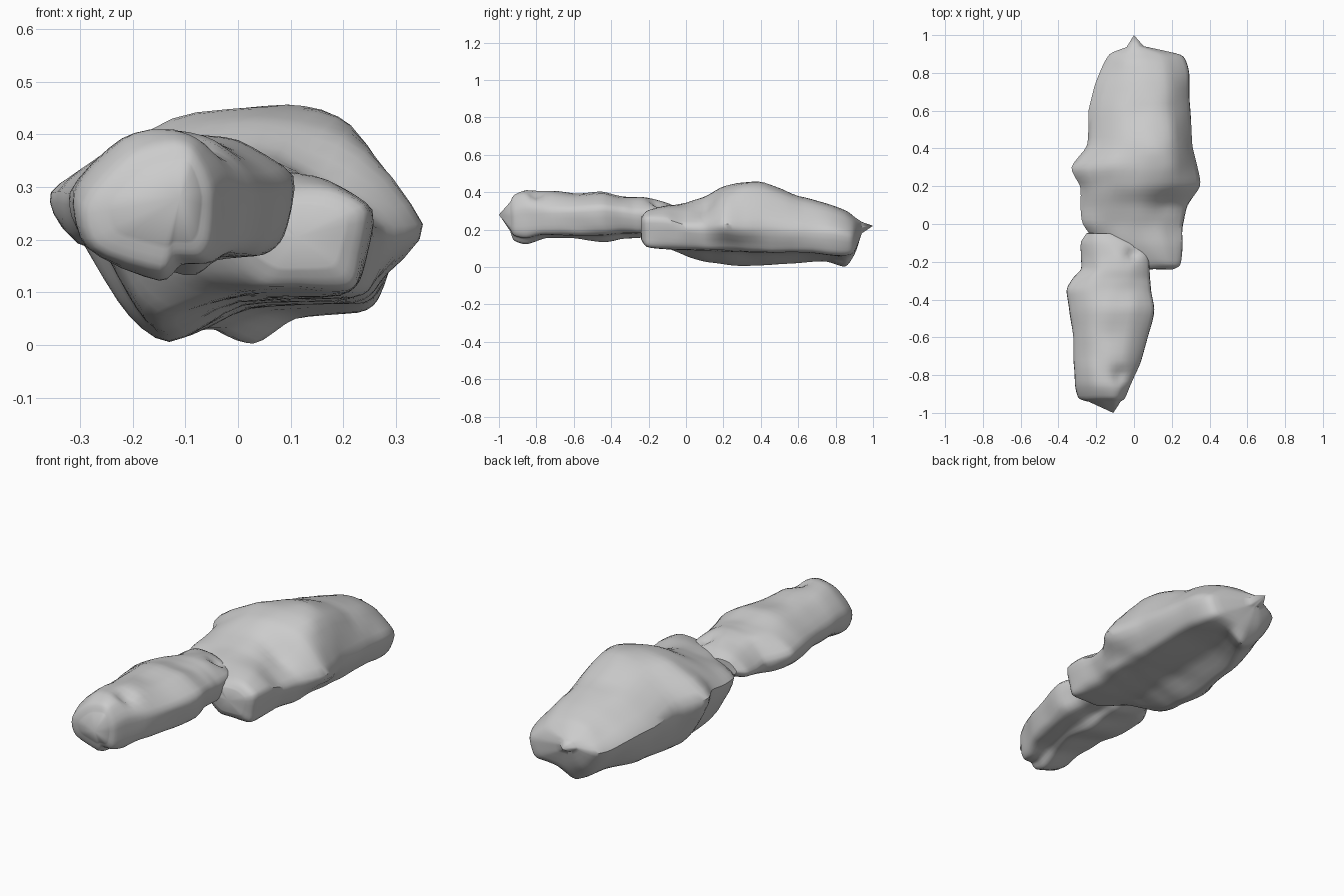
import bpy, bmesh, math
from mathutils import Vector, noise

if "Cube" in bpy.data.objects:
    bpy.data.objects.remove(bpy.data.objects["Cube"])

# Station: y, left x, right x, left z, right z, crest x, crest z, keel x, keel z, right-base z
REAR = [
    (-.24, .00, .20, .22, .24, .10, .27, .08, .15, .15),
    (-.21, -.05, .245, .23, .255, .12, .30, .05, .11, .11),
    (-.10, -.20, .255, .24, .26, .06, .33, -.03, .10, .10),
    (.00, -.27, .255, .27, .24, .00, .345, -.13, .06, .095),
    (.10, -.28, .28, .28, .23, .00, .38, -.14, .03, .09),
    (.20, -.285, .35, .29, .23, .03, .43, -.13, .015, .09),
    (.30, -.33, .335, .30, .22, .08, .455, -.13, .003, .085),
    (.42, -.25, .31, .27, .22, .10, .45, -.12, .01, .08),
    (.60, -.24, .295, .24, .21, .08, .38, -.10, .02, .08),
    (.75, -.20, .29, .22, .20, .07, .34, -.04, .03, .07),
    (.85, -.16, .275, .19, .18, .05, .30, .03, .003, .06),
    (.90, -.13, .24, .19, .17, .04, .265, .03, .07, .08),
    (.94, -.04, .05, .21, .21, .00, .24, .01, .18, .18),
]
FRONT = [
    (-.94, -.24, -.07, .27, .28, -.11, .35, -.14, .19, .20),
    (-.92, -.29, -.045, .27, .29, -.12, .385, -.15, .14, .17),
    (-.85, -.31, -.015, .29, .31, -.12, .412, -.15, .123, .16),
    (-.75, -.315, .03, .29, .31, -.14, .41, -.14, .155, .175),
    (-.60, -.32, .07, .29, .31, -.14, .395, -.10, .155, .17),
    (-.45, -.34, .105, .29, .32, -.12, .40, -.10, .135, .17),
    (-.35, -.355, .085, .29, .31, -.12, .38, -.10, .15, .18),
    (-.29, -.32, .08, .28, .30, -.11, .375, -.10, .155, .18),
    (-.24, -.28, .08, .27, .30, -.10, .375, -.10, .16, .18),
    (-.17, -.28, .07, .26, .30, -.10, .36, -.10, .19, .21),
    (-.10, -.28, .02, .27, .30, -.13, .34, -.15, .22, .23),
    (-.05, -.25, -.09, .28, .29, -.17, .32, -.17, .25, .25),
]


def section(s, low_left, base_max):
    """Ten-point rock outline from one station."""
    y, xl, xr, zl, zr, xp, zt, xb, zb, zbr = s
    w = xr - xl
    side = min(xr - .04 * w, base_max)
    base = side - .08 * w
    fx, fz = low_left
    pts = [(xl, zl),
           (xl + .5 * (xp - xl), zl + .82 * (zt - zl)),
           (xp, zt),
           (xr - .47 * (xr - xp), zr + .83 * (zt - zr)),
           (xr, zr),
           (side, zbr + .25 * (zr - zbr)),
           (base, zbr),
           (xb + .4 * (base - xb), zb + .85 * (zbr - zb)),
           (xb, zb),
           (xl + fx * (xb - xl), zl - fz * (zl - zb))]
    return [Vector((x, y, z)) for x, z in pts]


def spline(p0, p1, p2, p3, t, k=.36):
    """Cardinal spline that passes through its points."""
    m1, m2 = (p2 - p0) * k, (p3 - p1) * k
    a, b = t * t * t, t * t
    return p1 * (2*a - 3*b + 1) + m1 * (a - 2*b + t) + p2 * (3*b - 2*a) + m2 * (a - b)


def rock(name, stations, tip, tip_at_start, dents, low_left, base_max, sub=4):
    rings = []
    for s in stations:
        p = section(s, low_left, base_max)
        n = len(p)
        rings.append([spline(p[i-1], p[i], p[(i+1) % n], p[(i+2) % n], j / sub)
                      for i in range(n) for j in range(sub)])
    last, count = len(rings) - 1, len(rings[0])
    rows = []
    for i in range(last):
        quad = [rings[max(i-1, 0)], rings[i], rings[i+1], rings[min(i+2, last)]]
        for j in range(sub):
            rows.append([spline(*[q[k] for q in quad], j / sub) for k in range(count)])
    rows.append(rings[-1])

    bm = bmesh.new()
    grid = []
    for row in rows:
        mid = sum(v.z for v in row) / count
        line = []
        for v in row:
            v = v + noise.noise_vector(v * 9) * .006
            for dx, dy, r, depth in dents:
                if v.z > mid:
                    d2 = (v.x - dx) ** 2 + (v.y - dy) ** 2
                    v.z -= depth * math.exp(-d2 / (r * r))
            v.z = max(v.z, 0)
            line.append(bm.verts.new(v))
        grid.append(line)
    for a, b in zip(grid, grid[1:]):
        for k in range(count):
            m = (k + 1) % count
            bm.faces.new((a[k], a[m], b[m], b[k]))
    # blunt end and pointed end
    start = sum((v.co for v in grid[0]), Vector()) / count
    end = sum((v.co for v in grid[-1]), Vector()) / count
    if tip_at_start:
        start = Vector(tip)
    else:
        end = Vector(tip)
    for line, c in ((grid[0], start), (grid[-1], end)):
        v = bm.verts.new(c)
        for k in range(count):
            bm.faces.new((line[k], line[(k + 1) % count], v))
    bmesh.ops.recalc_face_normals(bm, faces=bm.faces)
    mesh = bpy.data.meshes.new(name)
    bm.to_mesh(mesh)
    bm.free()
    obj = bpy.data.objects.new(name, mesh)
    bpy.context.collection.objects.link(obj)
    bpy.ops.object.select_all(action='DESELECT')
    obj.select_set(True)
    bpy.context.view_layer.objects.active = obj
    bpy.ops.object.shade_smooth_by_angle(angle=math.radians(40))


# large rear boulder, smaller front boulder
rock("rear_rock", REAR, (0, 1, .22), False,
     [(.16, .10, .07, .04), (.2, -.02, .1, .015)], (.5, .72), .27)
rock("front_rock", FRONT, (-.11, -1, .28), True,
     [(-.07, -.8, .045, .035), (-.01, -.16, .03, .03)], (.15, .62), 1)
